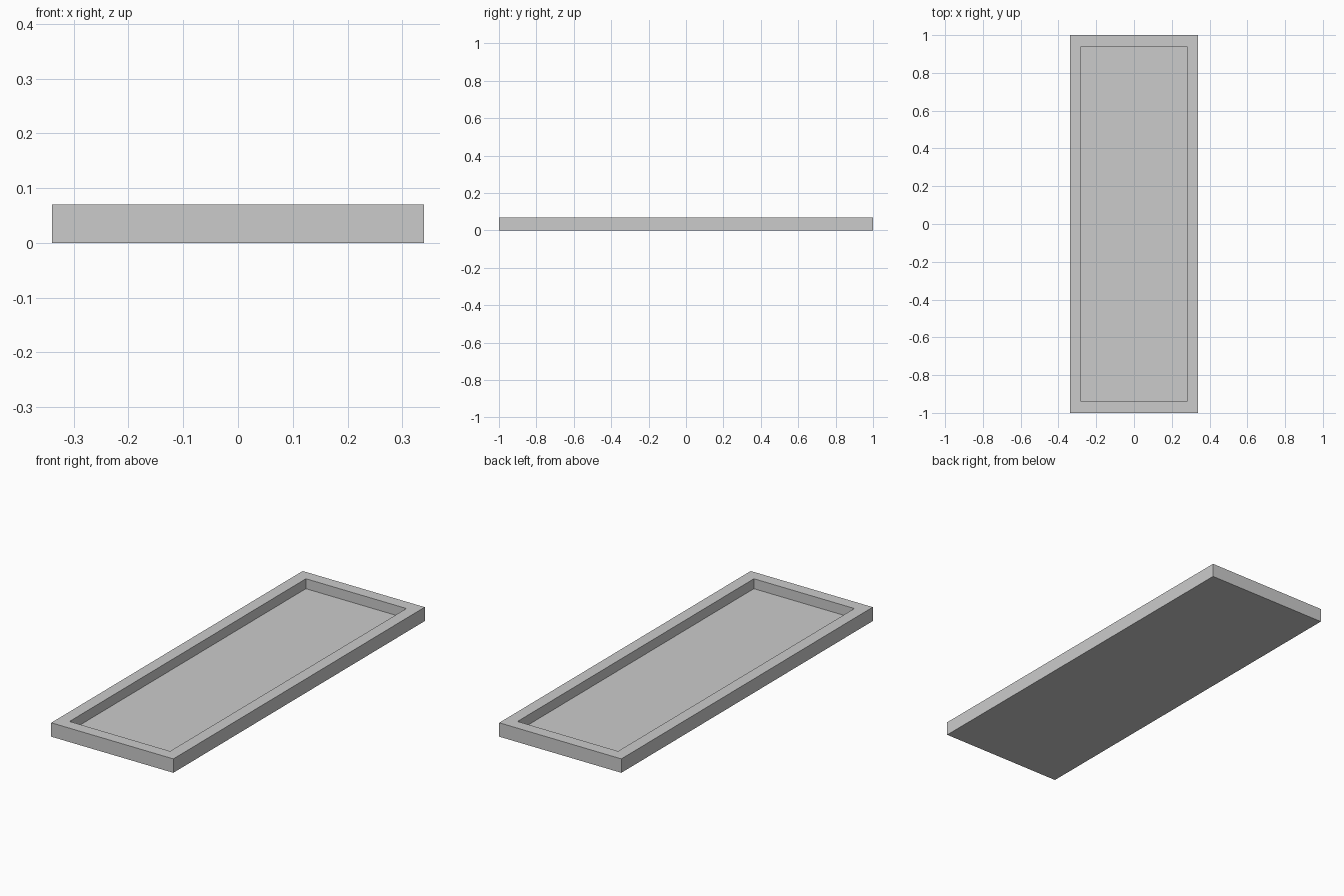
import bpy, bmesh

if "Cube" in bpy.data.objects:
    bpy.data.objects.remove(bpy.data.objects["Cube"])

WIDTH, LENGTH, HEIGHT = 0.68, 2.0, 0.07
WALL, FLOOR = 0.06, 0.02

# Tray: solid slab, top face inset to form the rim, then sunk to the floor
bm = bmesh.new()
bmesh.ops.create_cube(bm, size=1)
for v in bm.verts:
    v.co.x *= WIDTH
    v.co.y *= LENGTH
    v.co.z = (v.co.z + 0.5) * HEIGHT
bm.normal_update()
top = max(bm.faces, key=lambda f: f.calc_center_median().z)
bmesh.ops.inset_region(bm, faces=[top], thickness=WALL, use_even_offset=True)

# Recess with vertical inner walls
recess = bmesh.ops.extrude_discrete_faces(bm, faces=[top])["faces"][0]
for v in recess.verts:
    v.co.z = FLOOR
bmesh.ops.recalc_face_normals(bm, faces=bm.faces)

mesh = bpy.data.meshes.new("tray")
bm.to_mesh(mesh)
bm.free()
tray = bpy.data.objects.new("tray", mesh)
bpy.context.collection.objects.link(tray)
